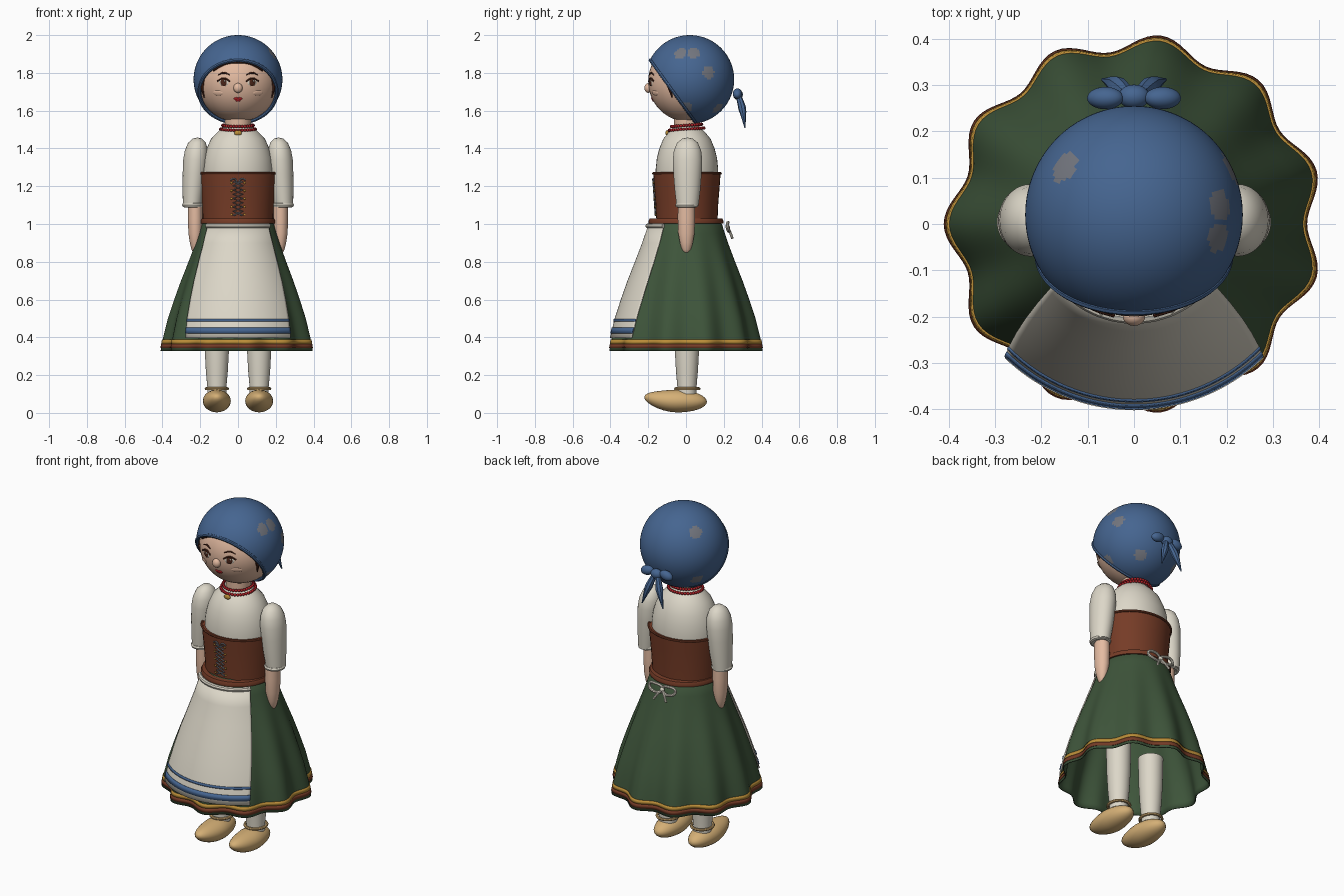
import bpy, bmesh, math
from mathutils import Vector, Matrix

if "Cube" in bpy.data.objects:
    bpy.data.objects.remove(bpy.data.objects["Cube"])


def material(name, rgb):
    m = bpy.data.materials.new(name)
    m.use_nodes = True
    m.diffuse_color = (*rgb, 1)
    m.node_tree.nodes["Principled BSDF"].inputs["Base Color"].default_value = (*rgb, 1)
    return m


BLUE = material("scarf blue", (.06, .13, .28))
GREEN = material("skirt green", (.048, .09, .043))
BROWN = material("bodice brown", (.18, .045, .02))
WHITE = material("linen white", (.72, .68, .58))
SKIN = material("skin", (.78, .50, .36))
WOOD = material("clog wood", (.66, .43, .18))
RED = material("bead red", (.42, .015, .02))
OCHRE = material("ochre", (.50, .27, .04))
DARK = material("hair brown", (.075, .02, .01))
GREY = material("grey", (.17, .18, .21))
made = []


def finish(name, bm, *mats):
    bmesh.ops.recalc_face_normals(bm, faces=bm.faces)
    me = bpy.data.meshes.new(name)
    bm.to_mesh(me)
    bm.free()
    for m in mats:
        me.materials.append(m)
    ob = bpy.data.objects.new(name, me)
    bpy.context.collection.objects.link(ob)
    made.append(ob)
    return ob


def sheet(name, mat, rows, cols, point, closed=True):
    """Grid of quads; point(row, fraction) gives each position."""
    bm = bmesh.new()
    n = cols if closed else cols + 1
    grid = [[bm.verts.new(point(r, i / cols)) for i in range(n)] for r in rows]
    for a, b in zip(grid, grid[1:]):
        for i in range(cols):
            j = (i + 1) % n
            bm.faces.new((a[i], a[j], b[j], b[i]))
    bmesh.ops.remove_doubles(bm, verts=bm.verts, dist=1e-5)
    return finish(name, bm, mat)


def lathe(name, mat, profile, x=0, y=0, sx=1, sy=1, lean=0, cols=40):
    z0 = profile[0][1]

    def point(p, f):
        a = f * math.tau
        return (x + lean * (p[1] - z0) + sx * p[0] * math.cos(a), y + sy * p[0] * math.sin(a), p[1])
    return sheet(name, mat, profile, cols, point)


def solidify(ob, t, offset=-1):
    m = ob.modifiers.new("thickness", "SOLIDIFY")
    m.thickness, m.offset = t, offset


def tube(name, mat, pts, r, closed=False, taper=None, smooth=True):
    cu = bpy.data.curves.new(name, "CURVE")
    cu.dimensions, cu.bevel_depth, cu.bevel_resolution, cu.use_fill_caps = "3D", r, 2, True
    cu.resolution_u = 6
    sp = cu.splines.new("BEZIER" if smooth else "POLY")
    points = sp.bezier_points if smooth else sp.points
    points.add(len(pts) - 1)
    for i, (p, c) in enumerate(zip(points, pts)):
        p.co = c if smooth else (*c, 1)
        p.radius = taper[i] if taper else 1
        if smooth:
            p.handle_left_type = p.handle_right_type = "AUTO"
    sp.use_cyclic_u = closed
    tmp = bpy.data.objects.new(name + " path", cu)
    bpy.context.collection.objects.link(tmp)
    me = bpy.data.meshes.new_from_object(tmp.evaluated_get(bpy.context.evaluated_depsgraph_get()))
    bpy.data.objects.remove(tmp)
    bm = bmesh.new()
    bm.from_mesh(me)
    bpy.data.meshes.remove(me)
    return finish(name, bm, mat)


def ring(name, mat, c, rx, ry, r, n=24):
    pts = [(c[0] + rx * math.cos(i * math.tau / n), c[1] + ry * math.sin(i * math.tau / n), c[2]) for i in range(n)]
    return tube(name, mat, pts, r, closed=True)


def ball(name, mat, loc, size, rot=Matrix(), u=32, v=16):
    bm = bmesh.new()
    bmesh.ops.create_uvsphere(bm, u_segments=u, v_segments=v, radius=1,
                              matrix=Matrix.Translation(loc) @ rot @ Matrix.Diagonal((*size, 1)))
    return finish(name, bm, mat)


# Head and face details laid on its surface
HEAD, HEAD_R = Vector((0, .015, 1.755)), .215
ball("head", SKIN, HEAD, (HEAD_R,) * 3, u=48, v=24)


def on_face(x, z, off=0):
    dz = z - HEAD.z
    d = Vector((x, -math.sqrt(HEAD_R ** 2 - x * x - dz * dz), dz)).normalized()
    return HEAD + d * (HEAD_R + off), d


def decal(name, mat, x, z, rx, rz, off=0):
    p, d = on_face(x, z, off)
    ball(name, mat, p, (rx, rz, .004), d.to_track_quat("Z", "Y").to_matrix().to_4x4(), 20, 8)


def face_line(name, mat, pts, r, taper=None):
    tube(name, mat, [on_face(x, z, .002)[0] for x, z in pts], r, taper=taper)


ball("nose", SKIN, (0, -.2, 1.72), (.024, .02, .026))
for s, side in ((1, "left"), (-1, "right")):
    decal(side + "_eye", WHITE, s * .075, 1.75, .027, .019)
    decal(side + "_iris", DARK, s * .075, 1.75, .018, .02, .002)
    decal(side + "_eye_glint", WHITE, s * .075 + .006, 1.757, .005, .005, .005)
    face_line(side + "_eyelid", DARK, [(s * .043, 1.755), (s * .075, 1.772), (s * .108, 1.757)], .0045)
    face_line(side + "_eyebrow", DARK, [(s * .045, 1.79), (s * .075, 1.8), (s * .105, 1.788)], .005, (.6, 1, .4))
    decal(side + "_cheek", SKIN, s * .105, 1.694, .03, .014, .002)
    decal(side + "_lip", RED, s * .01, 1.663, .013, .009)
    face_line(side + "_fringe", DARK, [(0, 1.86), (s * .05, 1.858), (s * .09, 1.842), (s * .13, 1.81)],
              .014, (.8, 1, .9, .3))
    face_line(side + "_hair_lock", DARK, [(s * .178, 1.78), (s * .187, 1.73), (s * .177, 1.67)], .011, (.8, 1, .3))
decal("lower_lip", RED, 0, 1.656, .014, .01)

# Headscarf: sphere opened by a slanted plane, with spots picked by direction
SC, SR, CUT = Vector((0, .02, 1.765)), .235, .108
FACING = Vector((0, -.809, -.588)).normalized()
SPOTS = [Vector(p).normalized() for p in (
    (-.153, .105, .15), (.186, -.05, .14), (.186, .02, .14), (.2, .095, .035),
    (.18, -.02, -.145), (-.17, .115, -.13), (.1, .157, -.16))]
bm = bmesh.new()
bmesh.ops.create_uvsphere(bm, u_segments=112, v_segments=64, radius=SR, matrix=Matrix.Translation(SC))
bmesh.ops.bisect_plane(bm, geom=bm.verts[:] + bm.edges[:] + bm.faces[:],
                       plane_co=SC + FACING * CUT, plane_no=FACING, clear_outer=True)
for f in bm.faces:
    d = (f.calc_center_median() - SC).normalized()
    f.material_index = int(any(d.dot(s) > math.cos(.145) for s in SPOTS))
solidify(finish("headscarf", bm, BLUE, GREY), .016)
up = Vector((1, 0, 0)).cross(FACING)
rim = math.sqrt(SR ** 2 - CUT ** 2) - .004
tube("scarf_hem", BLUE, [SC + FACING * CUT + rim * (Vector((1, 0, 0)) * math.cos(a) + up * math.sin(a))
                         for a in (i * math.tau / 32 for i in range(32))], .01, closed=True)
ball("scarf_knot", BLUE, (0, .275, 1.685), (.034, .026, .028))
for s, side in ((1, "left"), (-1, "right")):
    ball(side + "_knot_loop", BLUE, (s * .062, .272, 1.69), (.04, .024, .027),
         Matrix.Rotation(s * .25, 4, "Y"))
    tube(side + "_scarf_tail", BLUE, [(s * .01, .278, 1.68), (s * .035, .298, 1.61), (s * .068, .312, 1.51)],
         .021, taper=(.7, 1, .15))

# Neck, necklace and blouse
lathe("neck", SKIN, [(.07, 1.6), (.066, 1.48)], y=.005)
lathe("blouse", WHITE, [(.066, 1.518), (.085, 1.508), (.115, 1.48), (.143, 1.45), (.166, 1.4), (.181, 1.35),
                        (.188, 1.29), (.188, 1.22), (.17, 1.03)], y=.005, sy=.88)
bm = bmesh.new()
for r, z, count in ((.081, 1.522, 34), (.092, 1.502, 38)):
    for i in range(count):
        a = i * math.tau / count
        loc = (r * math.cos(a), .003 + r * math.sin(a), z + .006 * math.sin(a))
        bmesh.ops.create_icosphere(bm, subdivisions=2, radius=.0085, matrix=Matrix.Translation(loc))
finish("bead_necklace", bm, RED)
ball("pendant", OCHRE, (0, -.1, 1.482), (.02, .009, .014))

# Bodice with trims and front lacing
lathe("bodice", BROWN, [(.18, 1.272), (.205, 1.27), (.199, 1.2), (.19, 1.1), (.186, 1.015)], y=.005, sy=.87)
ring("bodice_top_trim", BROWN, (0, .005, 1.268), .204, .178, .007)
lathe("bodice_waist_trim", BROWN, [(.17, 1.03), (.193, 1.028), (.199, 1.015), (.197, 1.002), (.17, 1.0)])


def on_bodice(x, z):
    r = .186 + .019 * (z - 1.02) / .25
    return (x, .005 - .87 * math.sqrt(r * r - x * x) - .004, z)


for s, side in ((1, "left"), (-1, "right")):
    lace = [on_bodice(s * .024 * (-1) ** i, 1.045 + i * .0225) for i in range(9)]
    tube(side + "_lace", GREY, lace, .0045, smooth=False)
    tube(side + "_lace_end", GREY, [on_bodice(0, 1.21), on_bodice(s * .02, 1.24), on_bodice(s * .04, 1.232)], .004)
    for i in range(5):
        ball(f"{side}_lace_hook_{i + 1}", OCHRE, on_bodice(s * .034, 1.05 + i * .042), (.006, .004, .006), u=10, v=6)

# Skirt: flared, with folds that deepen towards the hem
FLARE = [(1.03, .16), (1.0, .19), (.9, .222), (.8, .258), (.7, .295), (.6, .328), (.5, .358), (.4, .38), (.32, .392)]


def flare(z):
    for (z1, r1), (z2, r2) in zip(FLARE, FLARE[1:]):
        if z >= z2:
            return r1 + (r2 - r1) * (z1 - z) / (z1 - z2)
    return FLARE[-1][1]


def skirt_point(off):
    def point(z, f):
        a = f * math.tau
        depth = .019 * max(0, (1 - z) / .67) ** 1.3
        r = flare(z) + off - depth * math.cos(11 * a)
        return (r * math.cos(a), r * math.sin(a), z)
    return point


solidify(sheet("skirt", GREEN, [1.03, 1, .95, .9, .85, .8, .75, .7, .65, .6, .55, .5, .45, .4, .36, .328],
               176, skirt_point(0)), .006)
solidify(sheet("skirt_gold_stripe", OCHRE, [.388, .366], 176, skirt_point(.004)), .006)
solidify(sheet("skirt_brown_stripe", BROWN, [.366, .343], 176, skirt_point(.004)), .006)


# Apron: smooth front panel with blue stripes, waistband and back bow
def apron_point(off):
    def point(z, f):
        t = (1 - z) / .6
        half = math.radians(54 - 10 * t)
        a = -math.pi / 2 + (2 * f - 1) * half
        r = flare(z) + .008 + .014 * t + off
        return (r * math.cos(a), r * math.sin(a), z)
    return point


solidify(sheet("apron", WHITE, [1, .9, .8, .7, .6, .5, .45, .398], 40, apron_point(0), False), .006)
solidify(sheet("apron_wide_stripe", BLUE, [.453, .422], 40, apron_point(.004), False), .006)
solidify(sheet("apron_narrow_stripe", BLUE, [.497, .484], 40, apron_point(.004), False), .006)
tube("apron_waistband", WHITE, [apron_point(.001)(.99, i / 12) for i in range(13)], .013)
ball("apron_bow_knot", WHITE, (0, .222, .982), (.014, .012, .013))
for s, side in ((1, "left"), (-1, "right")):
    tube(side + "_apron_bow_loop", WHITE, [(0, .218, .982), (s * .045, .224, 1.008), (s * .085, .22, .992),
                                           (s * .05, .23, .962)], .008, closed=True)
    tube(side + "_apron_bow_tail", WHITE, [(0, .222, .98), (s * .025, .236, .95), (s * .04, .245, .925)], .007)

# Arms, legs and clogs
for s, side in ((1, "left"), (-1, "right")):
    lathe(side + "_sleeve", WHITE, [(0, 1.458), (.028, 1.452), (.055, 1.43), (.072, 1.39), (.078, 1.34), (.075, 1.27),
                                    (.068, 1.18), (.058, 1.095), (.03, 1.09)],
          x=s * .215, y=.008, sx=.85, lean=-s * .075)
    ring(side + "_cuff", WHITE, (s * .239, .004, 1.1), .044, .048, .013)
    lathe(side + "_forearm", SKIN, [(.045, 1.11), (.046, 1.03), (.043, .95), (.034, .9), (.024, .865), (.012, .845),
                                    (0, .84)], x=s * .226, y=.002, sx=.85)
    lathe(side + "_stocking", WHITE, [(.068, .5), (.064, .33), (.058, .22), (.05, .13), (.05, .1)], x=s * .112, y=.005)
    ring(side + "_clog_collar", WOOD, (s * .112, .007, .128), .057, .062, .008)
    clog = ball(side + "_clog", WOOD, (0, 0, 0), (1, 1, 1))
    for v in clog.data.vertices:
        x, y, z = v.co
        toe = max(0, -y)
        v.co = (s * .112 + x * .074 * (1 - .15 * toe), -.055 + y * .166,
                .063 + z * (.06 - .008 * toe) + .02 * toe ** 2 - .004 * max(0, y))

# Smooth shading with sharp edges kept
bpy.ops.object.select_all(action="DESELECT")
for ob in made:
    ob.select_set(True)
bpy.context.view_layer.objects.active = made[0]
bpy.ops.object.shade_smooth_by_angle(angle=math.radians(40))
